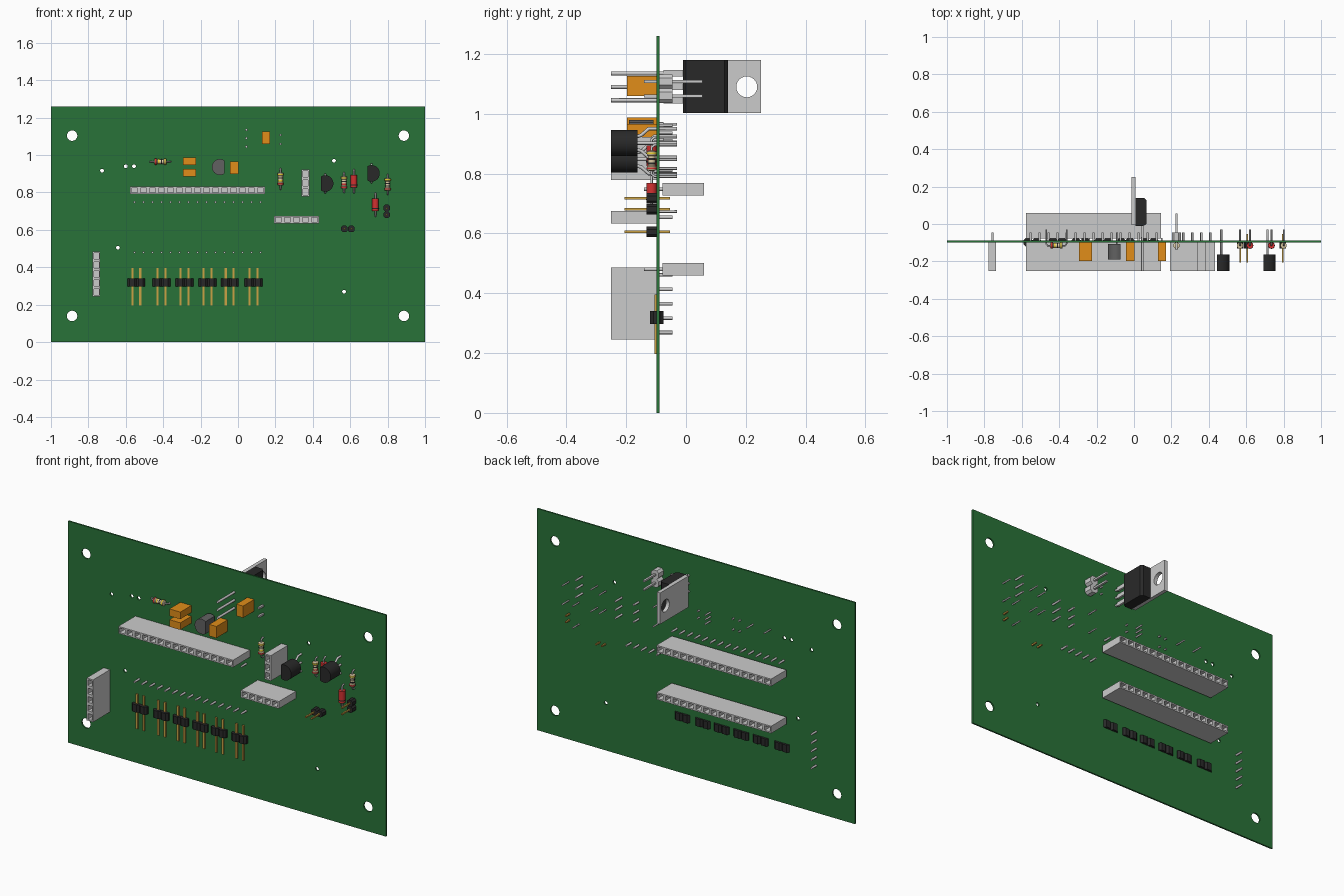
import bpy, bmesh, math
from mathutils import Vector, Matrix

if "Cube" in bpy.data.objects:
    bpy.data.objects.remove(bpy.data.objects["Cube"])

MATS = {}
COL = dict(green=(.022, .17, .04), orange=(.75, .27, .01), black=(.022, .022, .022), dark=(.12, .12, .12),
           gold=(.6, .36, .06), beige=(.75, .62, .38), red=(.65, .03, .03), yellow=(.85, .65, .03))
FRONT, BACK = -.098, -.089   # board faces


def paint(ob, col):
    if col:
        if col not in MATS:
            MATS[col] = bpy.data.materials.new(col)
            MATS[col].diffuse_color = (*COL[col], 1)
        ob.data.materials.append(MATS[col])
    return ob


def from_bm(name, bm, col=None, smooth=False):
    bmesh.ops.recalc_face_normals(bm, faces=bm.faces)
    me = bpy.data.meshes.new(name)
    bm.to_mesh(me)
    bm.free()
    ob = bpy.data.objects.new(name, me)
    bpy.context.collection.objects.link(ob)
    if smooth:
        bpy.ops.object.select_all(action='DESELECT')
        ob.select_set(True)
        bpy.context.view_layer.objects.active = ob
        bpy.ops.object.shade_smooth_by_angle(angle=math.radians(40))
    return paint(ob, col)


def place(p, axis, a):
    q = list(p)
    q.insert(axis, a)
    return q


def prism(name, pts, axis, a0, a1, col=None, smooth=False):
    """Extrude a 2D outline along an axis (0 x, 1 y, 2 z)."""
    bm = bmesh.new()
    f = bm.faces.new([bm.verts.new(place(p, axis, a0)) for p in pts])
    r = bmesh.ops.extrude_face_region(bm, geom=[f])
    v = [g for g in r['geom'] if isinstance(g, bmesh.types.BMVert)]
    bmesh.ops.translate(bm, verts=v, vec=place((0, 0), axis, a1 - a0))
    return from_bm(name, bm, col, smooth)


def box(name, x0, x1, y0, y1, z0, z1, col=None):
    return prism(name, [(x0, z0), (x1, z0), (x1, z1), (x0, z1)], 1, y0, y1, col)


def wires(name, paths, r=.005, col=None):
    """Round wires along several paths, as one mesh."""
    cu = bpy.data.curves.new(name, 'CURVE')
    cu.dimensions = '3D'
    cu.bevel_depth, cu.bevel_resolution, cu.use_fill_caps = r, 2, True
    for path in paths:
        s = cu.splines.new('POLY')
        s.points.add(len(path) - 1)
        for p, co in zip(s.points, path):
            p.co = (*co, 1)
    ob = bpy.data.objects.new(name, cu)
    bpy.context.collection.objects.link(ob)
    bpy.ops.object.select_all(action='DESELECT')
    ob.select_set(True)
    bpy.context.view_layer.objects.active = ob
    bpy.ops.object.convert(target='MESH')
    return paint(bpy.context.object, col)


def lathe(name, prof, centre, horizontal, col):
    bm = bmesh.new()
    n = 16
    rings = [[bm.verts.new((r * math.cos(i * math.tau / n), r * math.sin(i * math.tau / n), t))
              for i in range(n)] for t, r in prof]
    for a, b in zip(rings, rings[1:]):
        for i in range(n):
            bm.faces.new((a[i], a[(i + 1) % n], b[(i + 1) % n], b[i]))
    bm.faces.new(rings[0])
    bm.faces.new(rings[-1])
    m = Matrix.Translation(centre)
    if horizontal:
        m = m @ Matrix.Rotation(math.pi / 2, 4, 'Y')
    bm.transform(m)
    return from_bm(name, bm, col, True)


def circle(x, z, r, n=24, a0=0, a1=math.tau):
    full = abs(a1 - a0 - math.tau) < 1e-6
    d = n if full else n - 1
    return [(x + r * math.cos(a0 + (a1 - a0) * i / d), z + r * math.sin(a0 + (a1 - a0) * i / d)) for i in range(n)]


def cut(ob, name, circles, axis, a0, a1):
    """Drill round holes (x, z, radius) through an object."""
    for i, (x, z, r) in enumerate(circles):
        c = prism(name, circle(x, z, r), axis, a0, a1)
        c.hide_render = True
        m = ob.modifiers.new('hole', 'BOOLEAN')
        m.operation, m.object, m.solver = 'DIFFERENCE', c, 'EXACT'
        bpy.context.view_layer.objects.active = ob
        bpy.ops.object.modifier_apply(modifier=m.name)
        bpy.data.objects.remove(c)


# Board with mounting holes and small vias
board = box('circuit_board', -1, 1, FRONT, BACK, 0, 1.26, 'green')
holes = [(sx * .887, z, .028) for sx in (-1, 1) for z in (.14, 1.104)]
holes += [(x, z, .01) for x, z in ((-.727, .917), (-.6, .94), (-.556, .94), (-.642, .505), (.567, .27), (.513, .97))]
cut(board, 'drill', holes, 1, -.2, 0)


# Socket strips: one recessed square per contact
def socket(name, cx, cz, n, vertical, y_base, y_open, pin_end):
    p, w = .0481, .041
    bm = bmesh.new()
    grid = [[bm.verts.new((((i - n / 2) * p), y_open, s * w / 2)) for s in (-1, 1)] for i in range(n + 1)]
    cells = [bm.faces.new((grid[i][0], grid[i + 1][0], grid[i + 1][1], grid[i][1])) for i in range(n)]
    r = bmesh.ops.extrude_face_region(bm, geom=cells, use_keep_orig=True)
    v = [g for g in r['geom'] if isinstance(g, bmesh.types.BMVert)]
    bmesh.ops.translate(bm, verts=v, vec=(0, y_base - y_open, 0))
    bmesh.ops.recalc_face_normals(bm, faces=bm.faces)
    bmesh.ops.inset_individual(bm, faces=cells, thickness=.011, depth=0)
    r = bmesh.ops.extrude_discrete_faces(bm, faces=cells)
    for f in r['faces']:
        bmesh.ops.translate(bm, verts=f.verts, vec=(0, (y_base - y_open) * .7, 0))
    m = Matrix.Translation((cx, 0, cz))
    if vertical:
        m = m @ Matrix.Rotation(math.pi / 2, 4, 'Y')
    bm.transform(m)
    from_bm(name, bm)
    paths = []
    for i in range(n):
        o = (i - (n - 1) / 2) * p
        x, z = (cx, cz + o) if vertical else (cx + o, cz)
        paths.append([(x, y_base, z), (x, pin_end, z)])
    wires(name + '_pins', paths, .006)


socket('long_front_socket', -.217, .812, 15, False, FRONT, -.25, -.045)
socket('small_vertical_socket', .361, .85, 3, True, FRONT, -.25, -.045)
socket('small_horizontal_socket', .312, .654, 5, False, FRONT, -.25, -.045)
socket('left_vertical_socket', -.757, .365, 5, True, FRONT, -.25, -.045)
socket('upper_back_socket', -.217, .748, 15, False, -.078, .06, -.14)
socket('lower_back_socket', -.217, .48, 15, False, -.078, .06, -.14)


# Pin headers: octagonal blocks with straight pins
def octagon(a, b, ha, hb):
    c = min(ha, hb) * .5
    return [(a + sa * (ha - i * c), b + sb * (hb - (1 - i) * c))
            for sa, sb, o in ((1, -1, (1, 0)), (1, 1, (0, 1)), (-1, 1, (1, 0)), (-1, -1, (0, 1))) for i in o]


for x in (-.543, -.409, -.286, -.163, -.045, .083):
    for s in (-1, 1):
        prism('edge_header_block', octagon(x + s * .0235, -.098, .0235, .022), 2, .298, .341, 'black')
        px = x + s * .021
        box('edge_header_pin', px - .006, px + .006, -.106, -.097, .197, .395, 'gold')
for x, z, dx, dz in ((.587, .605, .018, 0), (.795, .699, 0, .018)):
    for s in (-1, 1):
        px, pz = x + s * dx, z + s * dz
        prism('jumper_block', octagon(px, pz, .0175, .0175), 1, -.132, FRONT, 'black')
        box('jumper_pin', px - .004, px + .004, -.205, -.053, pz - .004, pz + .004, 'gold')

# Grey two-pin header on the back
for z in (1.06, 1.108):
    prism('back_header_block', octagon(.227, z, .024, .024), 1, BACK, -.045)
    box('back_header_pin', .221, .233, -.14, .055, z - .005, z + .005)


# Axial resistors and diodes with bent leads
def axial(name, x, z, half, horizontal, col, bands):
    y = -.115
    h, r = .034, .017
    if bands and col == 'beige':
        prof = [(-h, .008), (-h + .003, .016), (-h + .014, .016), (-h + .018, .0125),
                (h - .018, .0125), (h - .014, .016), (h - .003, .016), (h, .008)]
    else:
        prof = [(-h, .0175), (h, .0175)]
    lathe(name + '_body', prof, (x, y, z), horizontal, col)
    for t, rr, c in bands:
        lathe(name + '_band', [(t - .003, rr), (t + .003, rr)], (x, y, z), horizontal, c)

    def at(d, yy):
        return (x + d, yy, z) if horizontal else (x, yy, z + d)
    e = half
    wires(name + '_leads', [[at(-e, -.03), at(-e, y + .01), at(-e + .008, y), at(e - .008, y), at(e, y + .01),
                             at(e, -.03)]], .0045)


for x, z, half, hor, c in ((-.415, .965, .055, True, 'yellow'), (.227, .872, .055, False, 'yellow'),
                           (.567, .853, .053, False, 'red'), (.8, .843, .053, False, 'black')):
    axial('resistor', x, z, half, hor, 'beige',
          [(-.025, .0168, 'red'), (-.009, .0133, c), (.006, .0133, 'black'), (.025, .0168, 'yellow')])
for x, z in ((.62, .86), (.735, .735)):
    axial('diode', x, z, .062, False, 'red', [(-.02, .018, 'black')])

# Transistors: rounded body with flat side, three spread leads
for x, z in ((.466, .848), (.714, .902)):
    prism('transistor_body', circle(x, z, .044, 20, -2.09, 2.09), 1, -.25, -.162, 'black', True)
    wires('transistor_leads', [[(x, -.165, z + s * .022), (x, -.15, z + s * .026), (x, -.125, z + s * .048),
                                (x, -.03, z + s * .048)] for s in (-1, 0, 1)], .006)

# Grey rounded sensor
prism('sensor_body', circle(-.097, .936, .043, 20, math.pi - 2.2, math.pi + 2.2), 1, -.19, -.108, 'dark', True)
wires('sensor_leads', [[(-.09, -.12, .936 + d), (-.09, -.045, .936 + d)] for d in (-.025, 0, .025)])

# Orange capacitors
for x0, x1, z0, z1 in ((-.294, -.225, .947, .987), (-.294, -.225, .886, .926),
                       (-.043, .002, .9, .966), (.127, .17, 1.06, 1.127)):
    box('capacitor', x0, x1, -.197, FRONT, z0, z1, 'orange')
    cx, cz = (x0 + x1) / 2, (z0 + z1) / 2
    dx, dz = (.02, 0) if x1 - x0 > z1 - z0 else (0, .02)
    wires('capacitor_leads', [[(cx + s * dx, -.1, cz + s * dz), (cx + s * dx, -.075, cz + s * dz)] for s in (-1, 1)])

# Power regulator on the back: body, drilled tab and three legs
prism('regulator_body', [(.008, -.01), (.05, -.01), (.067, .0), (.067, .128), (.055, .14), (.008, .14)],
      2, 1.002, 1.18, 'black')
# metal backing plate runs behind the body and past it as the tab
tab = box('regulator_tab', -.013, .008, -.005, .25, 1.002, 1.18)
cut(tab, 'tab_drill', [(.203, 1.09, .035)], 0, -.1, .1)
for z in (1.045, 1.09, 1.135):
    box('regulator_leg_root', .039, .051, -.075, 0, z - .011, z + .011)
    wires('regulator_leg', [[(.045, -.25, z), (.045, -.07, z)]], .007)

for m in bpy.data.materials:
    if m.users and not m.is_grease_pencil:
        m.use_nodes = True
        m.node_tree.nodes["Principled BSDF"].inputs["Base Color"].default_value = m.diffuse_color
